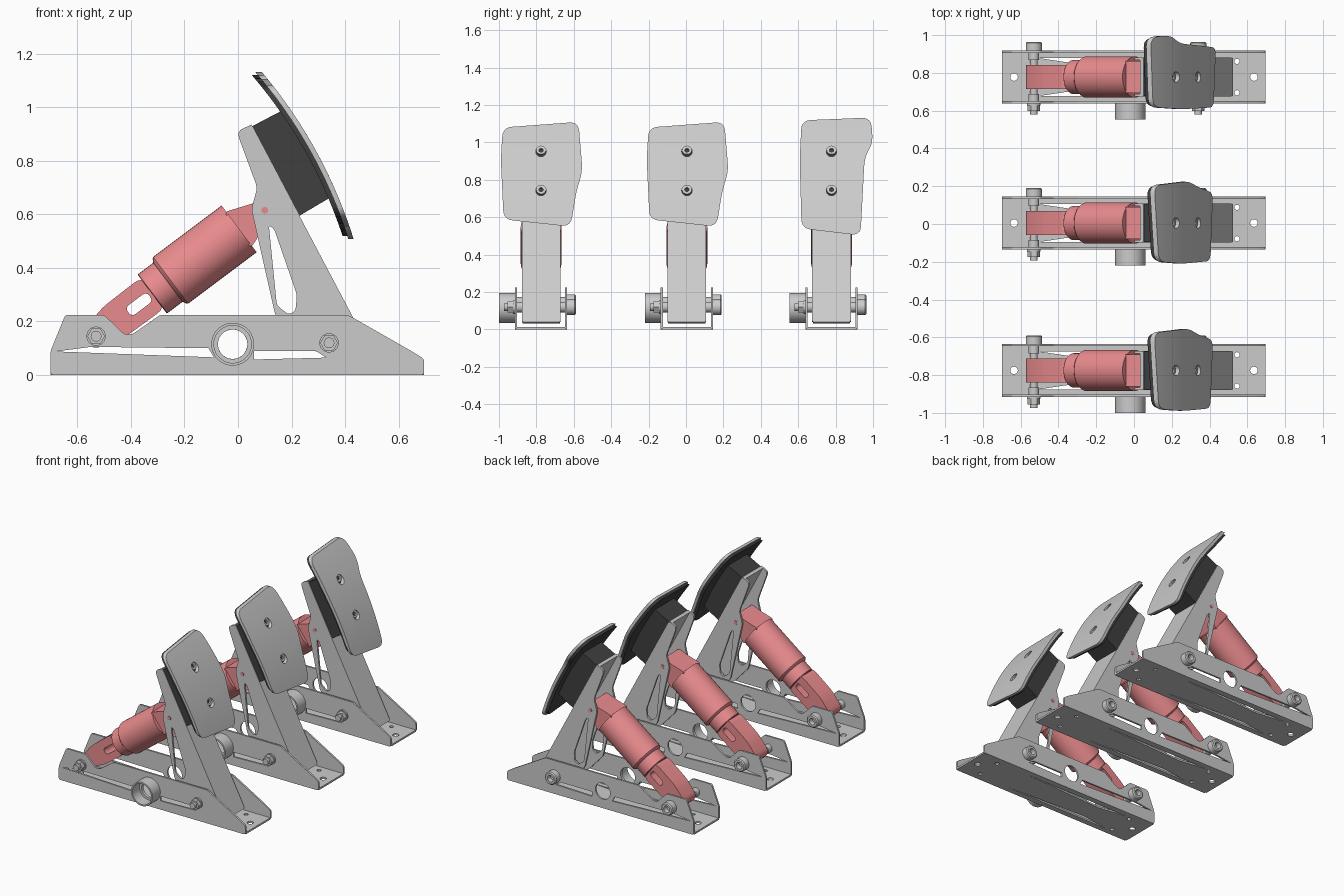
import bpy, bmesh
from math import sin, cos, pi, sqrt, radians
from mathutils import Vector

if "Cube" in bpy.data.objects:
    bpy.data.objects.remove(bpy.data.objects["Cube"])


def material(name, rgb):
    m = bpy.data.materials.new(name)
    m.diffuse_color = (*rgb, 1)
    m.use_nodes = True
    m.node_tree.nodes["Principled BSDF"].inputs["Base Color"].default_value = m.diffuse_color
    return m


RED = material("red", (0.82, 0.26, 0.27))
BLACK = material("black", (0.05, 0.05, 0.05))


def finish(name, bm, mat):
    bmesh.ops.remove_doubles(bm, verts=bm.verts, dist=1e-5)
    bmesh.ops.recalc_face_normals(bm, faces=bm.faces)
    me = bpy.data.meshes.new(name)
    bm.to_mesh(me)
    bm.free()
    me.shade_smooth()
    me.set_sharp_from_angle(angle=radians(30))
    if mat:
        me.materials.append(mat)
    ob = bpy.data.objects.new(name, me)
    bpy.context.collection.objects.link(ob)
    return ob


def circle(x, y, r, n=28):
    return [(x + r * cos(2 * pi * i / n), y + r * sin(2 * pi * i / n)) for i in range(n)]


def rounded(pts, r, n=4):
    """Replace each corner by a small quadratic arc."""
    out = []
    for i, p in enumerate(pts):
        p, a, b = Vector(p), Vector(pts[i - 1]), Vector(pts[(i + 1) % len(pts)])
        s = p + (a - p).normalized() * min(r, (a - p).length * 0.45)
        e = p + (b - p).normalized() * min(r, (b - p).length * 0.45)
        for k in range(n + 1):
            t = k / n
            out.append(tuple(s * (1 - t) ** 2 + p * 2 * t * (1 - t) + e * t * t))
    return out


def prism(name, outline, holes, fn, mat=None, cuts=()):
    """Filled outline with holes, extruded; fn(u, v, side 0/1) places each vertex."""
    cu = bpy.data.curves.new("tmp", 'CURVE')
    cu.dimensions, cu.fill_mode, cu.extrude = '2D', 'BOTH', 1
    for loop in [outline] + holes:
        sp = cu.splines.new('POLY')
        sp.points.add(len(loop) - 1)
        for q, p in zip(sp.points, loop):
            q.co = (p[0], p[1], 0, 1)
        sp.use_cyclic_u = True
    tmp = bpy.data.objects.new("tmp", cu)
    bpy.context.collection.objects.link(tmp)
    dg = bpy.context.evaluated_depsgraph_get()
    me = bpy.data.meshes.new_from_object(tmp.evaluated_get(dg))
    bm = bmesh.new()
    bm.from_mesh(me)
    bpy.data.objects.remove(tmp)
    bpy.data.curves.remove(cu)
    bpy.data.meshes.remove(me)
    bmesh.ops.remove_doubles(bm, verts=bm.verts, dist=1e-5)
    for v in cuts:
        bmesh.ops.bisect_plane(bm, geom=bm.verts[:] + bm.edges[:] + bm.faces[:],
                               plane_co=(0, v, 0), plane_no=(0, 1, 0))
    for v in bm.verts:
        v.co = fn(v.co.x, v.co.y, 1 if v.co.z > 0 else 0)
    return finish(name, bm, mat)


def lathe(name, profile, origin, axis, n=28, mat=None, closed=False):
    """Revolve (radius, distance) points about an axis."""
    q = Vector(axis).to_track_quat('Z', 'Y')
    bm = bmesh.new()
    rings = [[bm.verts.new(Vector(origin) + q @ Vector((r * cos(2 * pi * i / n), r * sin(2 * pi * i / n), h)))
              for i in range(n)] for r, h in profile]
    for a, b in zip(rings, rings[1:] + rings[:1] if closed else rings[1:]):
        for i in range(n):
            j = (i + 1) % n
            bm.faces.new((a[i], a[j], b[j], b[i]))
    if not closed:
        bm.faces.new(rings[0])
        bm.faces.new(rings[-1])
    return finish(name, bm, mat)


def across(c, y0, y1):
    """Place an x-z profile between two y offsets from the pedal centre."""
    return lambda u, v, s: (u, c + (y1 if s else y0), v)


def arc(z, r):
    """x of the curved tread surface at height z."""
    return -1.286 + sqrt(r * r - (z + 0.03) ** 2)


DIR = Vector((0.80, 0, 0.60))
PIN = Vector((-0.53, 0, 0.145))


def along(t, p):
    """Damper coordinates (along axis, across) to x-z."""
    return (PIN.x + t * 0.8 - p * 0.6, PIN.z + t * 0.6 + p * 0.8)


WALL = [(-0.70, 0), (0.695, 0), (0.695, 0.06), (0.65, 0.088), (0.41, 0.225), (-0.29, 0.225), (-0.395, 0.152),
        (-0.425, 0.152), (-0.50, 0.225), (-0.645, 0.225), (-0.70, 0.09)]
WINDOWS = [[(-0.68, 0.088), (-0.55, 0.105), (-0.11, 0.1), (-0.09, 0.066)],
           [(0.06, 0.09), (0.29, 0.09), (0.33, 0.065), (0.06, 0.058)]]
LEVER = [(0.05, 0.935), (0.522, 0.04), (0.44, 0.045), (0.25, 0.10), (0.14, 0.22), (0.05, 0.62), (0.072, 0.70),
         (0.0, 0.895), (0.005, 0.915)]
SLOT = [(0.115, 0.56), (0.135, 0.545), (0.22, 0.30), (0.215, 0.24), (0.19, 0.225), (0.145, 0.26)]
WIDE = [(-0.215, 0.909), (-0.205, 1.08), (0.20, 1.11), (0.222, 0.845), (0.19, 0.745), (0.158, 0.55), (-0.20, 0.588)]
TALL = [(-0.17, 0.909), (-0.16, 1.118), (0.21, 1.133), (0.222, 1.0), (0.177, 0.92), (0.155, 0.503), (-0.16, 0.54)]
CUTS = [0.52 + 0.035 * i for i in range(18)]

for label, c, tread in (("left", -0.775, WIDE), ("middle", 0.005, WIDE), ("right", 0.778, TALL)):
    # base channel: floor and two side walls
    holes = [circle(x, 0, 0.02, 16) for x in (-0.635, 0.635)]
    holes += [circle(x, y, 0.014, 12) for x in (-0.54, 0.545) for y in (-0.083, 0.083)]
    holes += [[(-0.5, k * 0.1), (0.3, k * 0.1), (-0.3, k * 0.07)] for k in (-1, 1)]
    prism(label + "_base_floor", [(-0.70, -0.13), (0.695, -0.13), (0.695, 0.13), (-0.70, 0.13)], holes,
          lambda u, v, s: (u, c + v, 0.012 * s))
    for side, y0, y1 in (("near", -0.14, -0.128), ("far", 0.128, 0.14)):
        prism(f"{label}_base_wall_{side}", rounded(WALL, 0.012, 3), [circle(-0.02, 0.115, 0.055)] + WINDOWS,
              across(c, y0, y1))
    # cable collar on the near wall
    lathe(label + "_collar", [(0.055, 0), (0.08, 0), (0.08, 0.087), (0.07, 0.087), (0.07, 0.01), (0.055, 0.01)],
          (-0.02, c - 0.138, 0.115), (0, -1, 0), 36, closed=True)
    # pivot bolts with socket heads, spacers and nuts
    for part, x, z in (("damper", -0.53, 0.145), ("lever", 0.34, 0.12)):
        lathe(f"{label}_{part}_bolt",
              [(0.02, 0.155), (0.022, 0.186), (0.036, 0.186), (0.043, 0.18), (0.043, 0.14), (0.028, 0.14),
               (0.028, 0.09), (0.02, 0.09), (0.02, -0.09), (0.028, -0.09), (0.028, -0.128), (0.036, -0.14),
               (0.036, -0.15), (0.02, -0.15), (0.02, -0.198)], (x, c, z), (0, 1, 0), 24)
        lathe(f"{label}_{part}_nut", [(0.019, 0), (0.033, 0), (0.033, 0.03), (0.019, 0.03)],
              (x, c - 0.18, z), (0, 1, 0), 6, closed=True)
    # lever: two slotted cheeks and a front plate
    for side, y0, y1 in (("near", -0.103, -0.09), ("far", 0.09, 0.103)):
        prism(f"{label}_lever_cheek_{side}", rounded(LEVER, 0.02), [rounded(SLOT, 0.015)], across(c, y0, y1))
    prism(label + "_lever_front", [(0.05, 0.935), (0.522, 0.04), (0.504, 0.031), (0.032, 0.926)], [],
          across(c, -0.1, 0.1))
    # spacer block between lever and tread
    curve = [(arc(z, 1.766), z) for z in (0.66, 0.72, 0.785, 0.85, 0.92, 0.985)]
    prism(label + "_spacer_block", [(0.045, 0.925), (0.228, 0.594)] + curve, [], across(c, -0.1, 0.1), BLACK)
    # curved tread plate over a dark backing layer
    outline = rounded(tread, 0.05, 5)
    screws = [(0.0, 0.952), (0.0, 0.743)]
    prism(label + "_tread", outline, [circle(u, v, 0.028, 20) for u, v in screws],
          lambda u, v, s: (arc(v, 1.80 if s else 1.781), c + u, v), None, CUTS)
    prism(label + "_tread_backing", [(u * 0.96, 0.82 + (v - 0.82) * 0.965) for u, v in outline], [],
          lambda u, v, s: (arc(v, 1.781 if s else 1.764), c + u, v), BLACK, CUTS)
    for i, (u, v) in enumerate(screws):
        x = arc(v, 1.778)
        lathe(f"{label}_tread_screw_{i + 1}", [(0.026, 0), (0.026, 0.012), (0.012, 0.012), (0.012, 0)],
              (x, c + u, v), (x + 1.286, 0, v + 0.03), 20, closed=True)
    # damper body: stepped cylinder
    lathe(label + "_damper_body", [(0.088, 0.262), (0.091, 0.265), (0.091, 0.335), (0.104, 0.342), (0.109, 0.348),
                                   (0.109, 0.668), (0.085, 0.668)], PIN + Vector((0, c, 0)), DIR, 40, RED)
    # damper lower clevis with slot
    clevis = [(-0.035, -0.03), (0.09, -0.068), (0.27, -0.07), (0.27, 0.075), (0.08, 0.072), (-0.035, 0.04)]
    slot = rounded([(0.15, -0.022), (0.25, -0.022), (0.25, 0.02), (0.15, 0.02)], 0.02)
    prism(label + "_damper_clevis", [along(*p) for p in rounded(clevis, 0.035)], [[along(*p) for p in slot]],
          across(c, -0.063, 0.063), RED)
    # damper upper eye and its pin
    eye = [(0.66, -0.084), (0.76, -0.046), (0.825, -0.03), (0.825, 0.03), (0.764, 0.046), (0.66, 0.084)]
    prism(label + "_damper_eye", [along(*p) for p in rounded(eye, 0.02)], [], across(c, -0.085, 0.085), RED)
    lathe(label + "_damper_eye_pin", [(0.013, -0.106), (0.013, 0.106)], (0.10, c, 0.615), (0, 1, 0), 16, RED)
